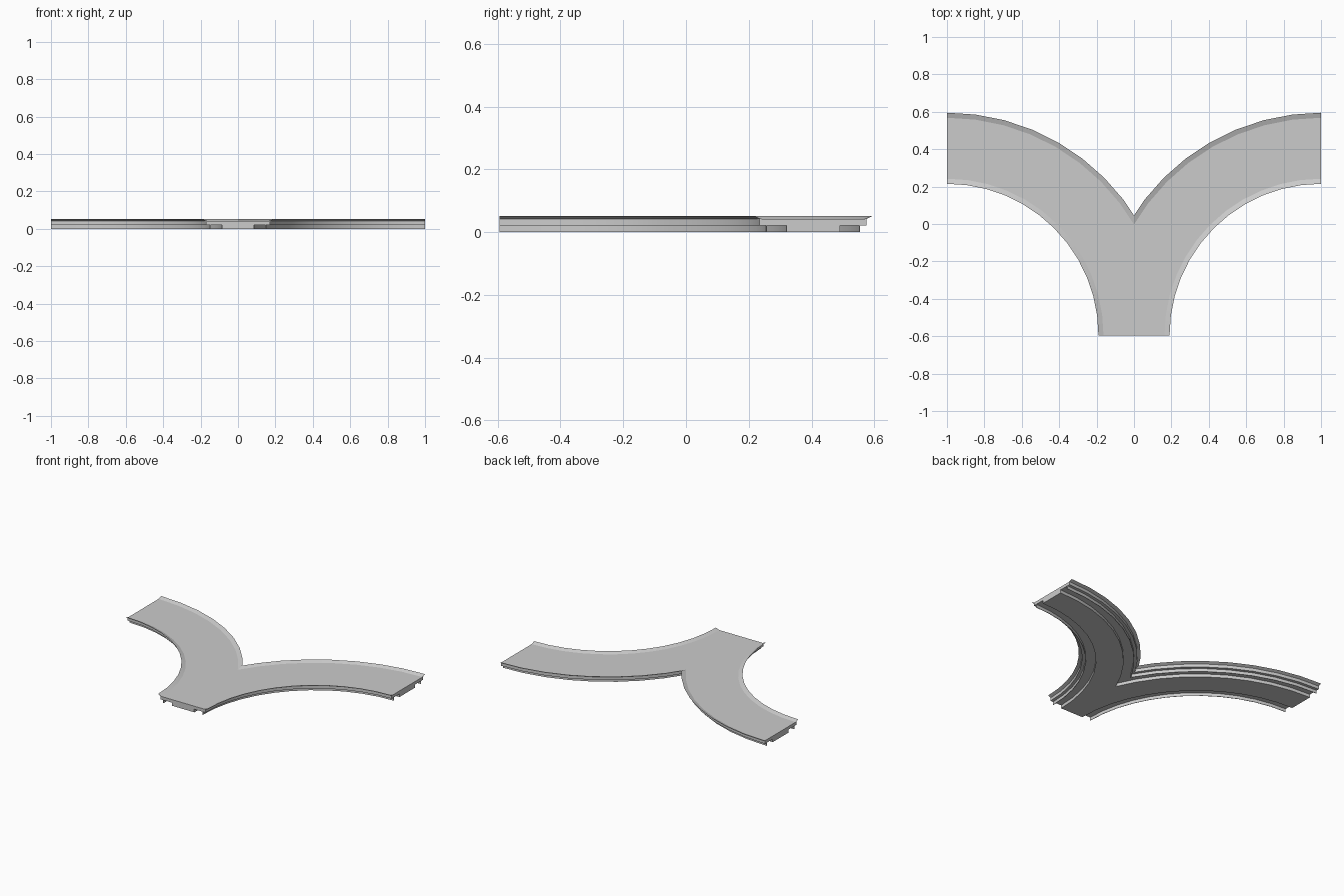
import bpy
import bmesh
import math

cube = bpy.data.objects.get("Cube")
if cube:
    bpy.data.objects.remove(cube, do_unlink=True)

# One flat colour for the whole piece
grey = bpy.data.materials.new("light_grey")
grey.use_nodes = True
colour = (0.6, 0.6, 0.6, 1)
grey.diffuse_color = colour
grey.node_tree.nodes["Principled BSDF"].inputs["Base Color"].default_value = colour

SEGMENTS = 12
END_Y = -0.595
DECK, STEP = 0.042, 0.021

# Half cross-section as (distance from centre line, height):
# deck, raised thin rim, body side, thin skirt, groove, central block
half = [(0.163, DECK), (0.19, 0.052), (0.17, DECK), (0.17, STEP),
        (0.15, STEP), (0.15, 0), (0.147, 0), (0.147, STEP),
        (0.085, STEP), (0.085, 0)]
profile = half + [(-d, z) for d, z in reversed(half)]

# Sweep the section through a quarter turn
bm = bmesh.new()
rings = []
for i in range(SEGMENTS + 1):
    a = math.pi / 2 * i / SEGMENTS
    rings.append([bm.verts.new((1 - (1 + d) * math.cos(a),
                                END_Y + (1 + d) * math.sin(a), z))
                  for d, z in profile])
count = len(profile)
for a, b in zip(rings, rings[1:]):
    for j in range(count):
        k = (j + 1) % count
        bm.faces.new((a[j], a[k], b[k], b[j]))
bm.faces.new(rings[0])
bm.faces.new(list(reversed(rings[-1])))
bmesh.ops.recalc_face_normals(bm, faces=bm.faces)

# Trim at the centre plane so both branches merge at the fork
bmesh.ops.bisect_plane(bm, geom=bm.verts[:] + bm.edges[:] + bm.faces[:],
                       plane_co=(0, 0, 0), plane_no=(1, 0, 0),
                       clear_inner=True)
mesh = bpy.data.meshes.new("forked_track")
bm.to_mesh(mesh)
bm.free()
mesh.materials.append(grey)
track = bpy.data.objects.new("forked_track", mesh)
bpy.context.collection.objects.link(track)

# Mirror the second branch
mirror = track.modifiers.new("mirror", 'MIRROR')
mirror.use_axis[0] = True
mirror.use_clip = True

bpy.ops.object.select_all(action='DESELECT')
track.select_set(True)
bpy.context.view_layer.objects.active = track
bpy.ops.object.modifier_apply(modifier="mirror")
bpy.ops.object.shade_smooth_by_angle(angle=math.radians(15))
